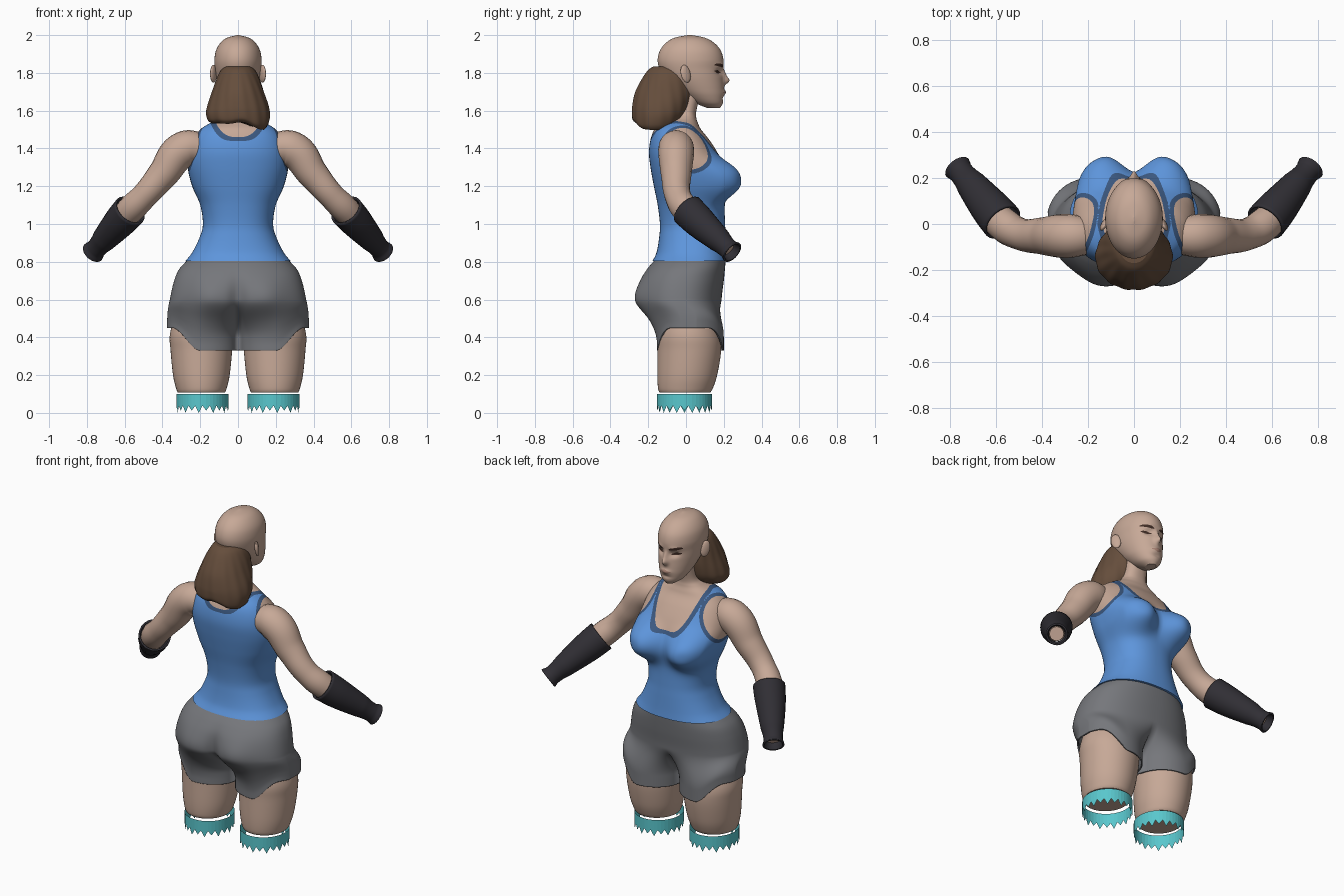
import bpy, bmesh, math
from math import exp, cos, sin, pi

cube = bpy.data.objects.get("Cube")
if cube:
    bpy.data.objects.remove(cube)


def material(name, r, g, b):
    m = bpy.data.materials.new(name)
    m.use_nodes = True
    m.diffuse_color = (r, g, b, 1)
    node = next(n for n in m.node_tree.nodes if n.type == 'BSDF_PRINCIPLED')
    node.inputs["Base Color"].default_value = (r, g, b, 1)
    node.inputs["Roughness"].default_value = 0.8
    return m


skin = material("skin", .57, .395, .31)
blue = material("blue cloth", .11, .3, .71)
trim = material("dark blue trim", .045, .1, .22)
grey = material("grey cloth", .18, .185, .2)
black = material("black leather", .03, .028, .035)
brown = material("brown hair", .13, .075, .045)
cyan = material("cyan band", .1, .57, .61)
dark = material("dark brow", .05, .025, .018)
lip = material("lip", .38, .22, .17)


def clamp(v):
    return max(0.0, min(1.0, v))


def smooth(v):
    v = clamp(v)
    return v * v * (3 - 2 * v)


def bump(x, z, cx, sx, cz, sz, flat=1):
    """Soft mirrored mound centred on |x| = cx and z = cz."""
    return exp(-(((abs(x) - cx) / sx) ** 2 + ((z - cz) / sz) ** 2) ** flat)


def catmull(pts, u):
    i = min(int(u), len(pts) - 2)
    t = u - i
    p = [pts[max(0, min(len(pts) - 1, i + k))] for k in (-1, 0, 1, 2)]
    return [b + .5 * t * (c - a + t * (2 * a - 5 * b + 4 * c - d + t * (3 * (b - c) + d - a)))
            for a, b, c, d in zip(*p)]


def finish(name, bm, mats, shaded=True):
    bmesh.ops.recalc_face_normals(bm, faces=bm.faces)
    for f in bm.faces:
        f.smooth = shaded and len(f.verts) < 9
    mesh = bpy.data.meshes.new(name)
    bm.to_mesh(mesh)
    bm.free()
    for m in mats:
        mesh.materials.append(m)
    ob = bpy.data.objects.new(name, mesh)
    bpy.context.collection.objects.link(ob)
    return ob


def cut_region(bm, field, index):
    """Cut the mesh where field is zero and colour the faces where it is positive."""
    value = {v: field(*v.co) for v in bm.verts}
    made = []
    for e in list(bm.edges):
        v = e.verts[0]
        a, b = value[v], value[e.other_vert(v)]
        if a * b < 0:
            made.append(bmesh.utils.edge_split(e, v, a / (a - b))[1])
    bmesh.ops.connect_verts(bm, verts=made)
    for f in bm.faces:
        if field(*f.calc_center_median()) > 0:
            f.material_index = index


def loft(name, rings, mats, seg=48, rows=40, cx=0, power=2, deform=None, regions=(), caps=True):
    """Skin over horizontal rings given as (z, half width, back y, front y)."""
    bm = bmesh.new()
    grid = []
    for r in range(rows + 1):
        z, rx, yb, yf = catmull(rings, r / rows * (len(rings) - 1))
        row = []
        for k in range(seg):
            a = 2 * pi * k / seg
            c, s = [math.copysign(abs(v) ** (2 / power), v) for v in (cos(a), sin(a))]
            p = (cx + max(rx, .002) * c, (yb + yf) / 2 + (yf - yb) / 2 * s, z)
            row.append(bm.verts.new(deform(*p, s) if deform else p))
        grid.append(row)
    for low, high in zip(grid, grid[1:]):
        for k in range(seg):
            n = (k + 1) % seg
            bm.faces.new((low[k], low[n], high[n], high[k]))
    for i, field in enumerate(regions):
        cut_region(bm, field, i + 1)
    if caps:
        for z in (rings[0][0], rings[-1][0]):
            bmesh.ops.holes_fill(bm, edges=[e for e in bm.edges if e.is_boundary and
                                            abs(e.verts[0].co.z - z) < .06], sides=0)
    return finish(name, bm, mats)


def tube(name, path, mat, caps=True):
    """Round limb along (x, y, z, radius) points."""
    cu = bpy.data.curves.new(name, 'CURVE')
    cu.dimensions = '3D'
    cu.bevel_depth, cu.bevel_resolution, cu.resolution_u = 1, 8, 10
    cu.use_fill_caps = caps
    sp = cu.splines.new('BEZIER')
    sp.radius_interpolation = 'CARDINAL'
    sp.bezier_points.add(len(path) - 1)
    for bp, (x, y, z, r) in zip(sp.bezier_points, path):
        bp.co, bp.radius = (x, y, z), r
        bp.handle_left_type = bp.handle_right_type = 'AUTO'
    cu.materials.append(mat)
    ob = bpy.data.objects.new(name, cu)
    bpy.context.collection.objects.link(ob)
    bpy.ops.object.select_all(action='DESELECT')
    ob.select_set(True)
    bpy.context.view_layer.objects.active = ob
    bpy.ops.object.convert(target='MESH')
    return bpy.context.object


def thicken(ob, amount):
    mod = ob.modifiers.new("thickness", 'SOLIDIFY')
    mod.thickness, mod.offset = amount, -1


# Torso with tank top, neckline and armholes
def torso_shape(x, y, z, s):
    m = bump(x, z, .155, .12, 1.235, .105, 1.5) * clamp(2 * s)
    return x + math.copysign(.012 * m, x), y + .098 * m, z


def above_neckline(x, y, z, wide=0):
    x = max(abs(x) - wide, 0)
    front, back = 1.33 + .22 * (x / .14) ** 4, 1.46 + .08 * (x / .12) ** 3
    return z + wide - back - (front - back) * smooth((y + .06) / .08)


def in_armhole(x, y, z):
    return .15 - math.dist((abs(x), y, z), (.31, .015, 1.43))


loft("torso", [(.803, .28, -.178, .223), (.85, .242, -.156, .218), (.93, .203, -.142, .212),
               (1, .186, -.138, .207), (1.1, .2, -.15, .205), (1.2, .242, -.17, .215),
               (1.3, .266, -.188, .2), (1.38, .262, -.196, .165), (1.45, .238, -.187, .12),
               (1.5, .2, -.167, .08), (1.53, .155, -.135, .065), (1.56, .1, -.09, .055),
               (1.6, .07, -.055, .055), (1.7, .066, -.03, .08)],
     [blue, trim, skin], 128, 110, power=2.3, deform=torso_shape, regions=(
         lambda x, y, z: max(in_armhole(x, y, z) + .022, above_neckline(x, y, z, .02)),
         lambda x, y, z: max(in_armhole(x, y, z), above_neckline(x, y, z), z - 1.57)))


# Shorts parting into two legs, with a hem raised at the sides
def shorts_shape(x, y, z, s):
    y -= max(-s, 0) * .03 * bump(x, z, .16, .1, .61, .1)
    y += max(-s, 0) * .03 * bump(x, z, 0, .04, .57, .12)
    lobe = max(0, 1 - ((abs(x) - .192) / .188) ** 2) ** .5
    half = .188 if s > 0 else .205 - .04 * smooth((.56 - z) / .2)
    y += (math.copysign(half * lobe, s) + .012 - y) * smooth((.6 - z) / .2)
    z += .12 * smooth((abs(x) - .2) / .15) * clamp((.6 - z) / .27)
    return x, y, z


shorts = loft("shorts", [(.81, .267, -.165, .21), (.76, .312, -.208, .206), (.7, .338, -.24, .2),
                         (.62, .357, -.255, .19), (.55, .367, -.245, .187), (.47, .373, -.212, .192),
                         (.4, .375, -.18, .2), (.33, .375, -.165, .205)],
              [grey], 160, 60, power=2.25, deform=shorts_shape, caps=False)
thicken(shorts, .008)


# Head with face relief, brows, eyes and lips
def head_shape(x, y, z, s):
    w = max(s, 0)
    y += w * (.026 * bump(x, z, 0, .018, 1.758, .02) + .015 * bump(x, z, 0, .014, 1.79, .03)
              - .016 * bump(x, z, .046, .026, 1.805, .017) + .01 * bump(x, z, 0, .03, 1.697, .013)
              + .007 * bump(x, z, .05, .03, 1.84, .015) - .006 * bump(x, z, 0, .03, 1.665, .01))
    return x, y, z


def brow_or_eye(x, y, z):
    x = abs(x)
    brow = .008 * (1 - ((x - .052) / .036) ** 4) - abs(z - 1.834 - .2 * (x - .02) + 6 * max(x - .06, 0) ** 2)
    eye = .008 * (1 - ((x - .054) / .029) ** 2) - abs(z - 1.804 - .15 * (x - .04))
    return max(brow, eye) if y > .08 else -1


def lips(x, y, z):
    return .013 * (1 - abs(x) / .036) - abs(z - 1.697) if y > .08 else -1


loft("head", [(1.615, .028, .11, .18), (1.64, .062, .05, .195), (1.68, .087, -.01, .201),
              (1.72, .102, -.06, .201), (1.77, .115, -.11, .198), (1.82, .122, -.14, .195),
              (1.87, .125, -.15, .198), (1.92, .116, -.137, .183), (1.96, .092, -.105, .148),
              (1.986, .058, -.06, .1), (2, .004, .01, .03)],
     [skin, dark, lip], 140, 100, deform=head_shape, regions=(brow_or_eye, lips))


# Gathered hair hanging behind the head, with strands and an arched lower edge
def hair_shape(x, y, z, s):
    a = math.atan2(y + .12, x)
    k = 1 + .01 * cos(15 * a + 9 * z) * clamp((1.83 - z) / .1)
    low = clamp((1.62 - z) / .1)
    return x * k, -.12 + (y + .12) * k, z + low * (.025 * exp(-(x / .09) ** 2) - .09 * x + .006 * sin(40 * x))


loft("hair", [(1.513, .138, -.265, -.06), (1.535, .158, -.283, -.03), (1.58, .168, -.287, 0),
              (1.63, .16, -.284, .02), (1.7, .137, -.268, .038), (1.77, .113, -.232, .038),
              (1.815, .09, -.2, .02), (1.835, .06, -.17, -.05)],
     [brown], 120, 40, deform=hair_shape)

for side, word in ((1, "left"), (-1, "right")):
    # Ear
    bm = bmesh.new()
    bmesh.ops.create_uvsphere(bm, u_segments=20, v_segments=12, radius=1)
    for v in bm.verts:
        x, y, z = v.co
        v.co = (side * (.13 + .014 * x - .012 * y), -.002 + .026 * y - .008 * z, 1.795 + .047 * z)
    finish(word + "_ear", bm, [skin])

    # Arm ending inside an open gauntlet
    tube(word + "_arm", [(side * x, y, z, r) for x, y, z, r in (
        (.17, -.055, 1.4, .075), (.285, -.052, 1.397, .095), (.4, -.052, 1.26, .081),
        (.49, -.045, 1.155, .07), (.57, .0, 1.075, .073), (.66, .11, .975, .058),
        (.75, .222, .87, .04))], skin)
    sleeve = tube(word + "_gauntlet", [(side * x, y, z, r) for x, y, z, r in (
        (.572, .008, 1.072, .091), (.64, .088, .995, .083), (.71, .174, .916, .066),
        (.75, .222, .87, .054), (.768, .245, .85, .062))], black, False)
    thicken(sleeve, .01)

    # Leg
    loft(word + "_leg", [(.108, .125, -.14, .128), (.13, .134, -.148, .142), (.2, .15, -.152, .165),
                         (.33, .163, -.151, .186), (.42, .166, -.15, .178), (.55, .13, -.12, .13)],
         [skin], 64, 30, cx=side * .194)

    # Zigzag band around the cut end of the leg
    bm = bmesh.new()
    count = 44
    rows = []
    for row in range(2):
        ring = []
        for k in range(count):
            a = 2 * pi * k / count
            z = .1 if row == 0 else (.038 if k % 2 else .012 * (k % 4 == 0))
            ring.append(bm.verts.new((side * (.188 + .137 * cos(a)), -.008 + .145 * sin(a), z)))
        rows.append(ring)
    for k in range(count):
        n = (k + 1) % count
        bm.faces.new((rows[0][k], rows[1][k], rows[1][n], rows[0][n]))
    finish(word + "_leg_band", bm, [cyan], False)
